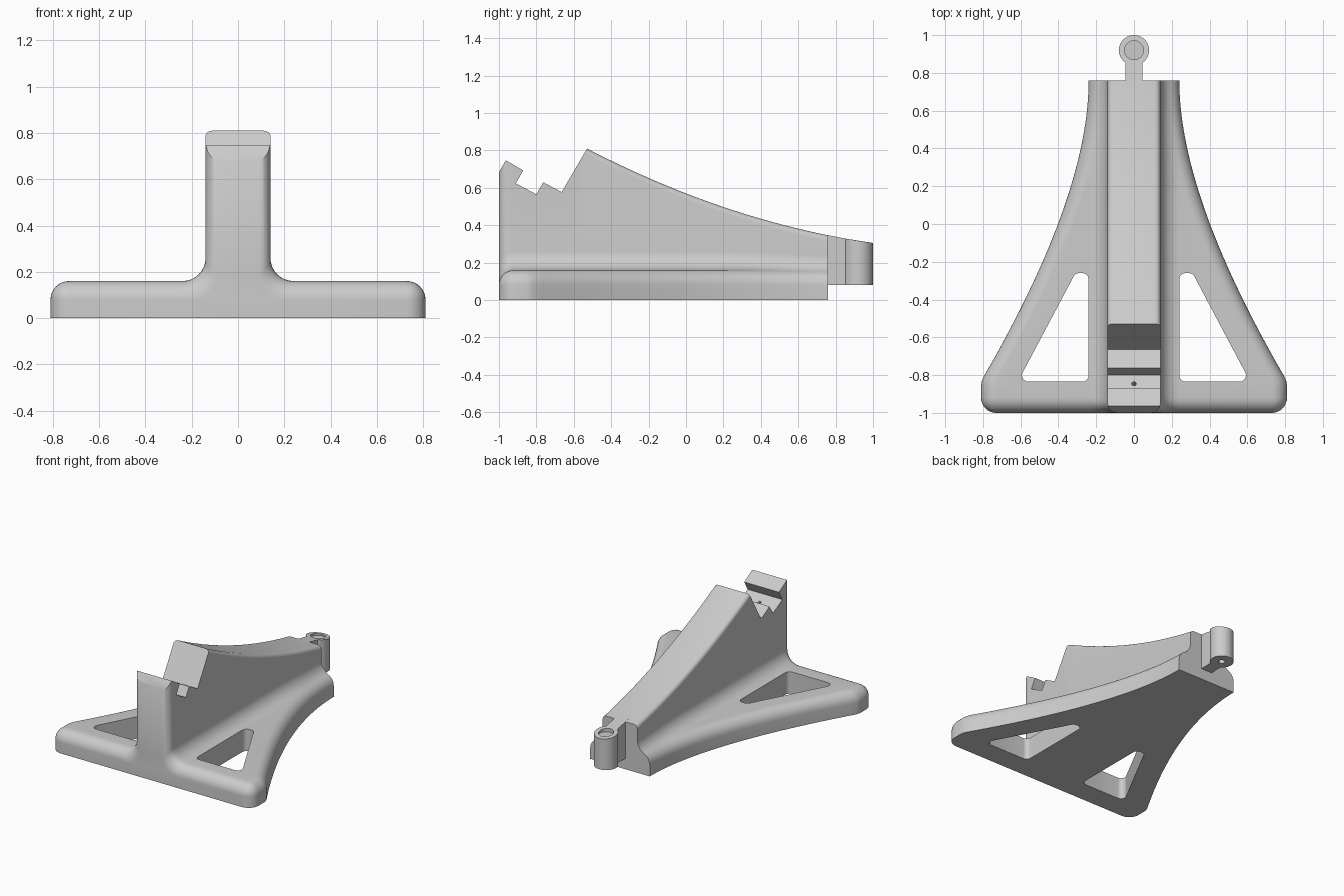
import bpy, bmesh
from math import sin, cos, asin, sqrt, pi, atan2
from mathutils import Vector

if "Cube" in bpy.data.objects:
    bpy.data.objects.remove(bpy.data.objects["Cube"], do_unlink=True)

grey = bpy.data.materials.new("plain grey")
grey.use_nodes = True
grey.diffuse_color = (0.6, 0.6, 0.6, 1)
grey.node_tree.nodes["Principled BSDF"].inputs["Base Color"].default_value = (0.6, 0.6, 0.6, 1)

FOOT_R, FILLET_R, WALL, EDGE_R, NOSE_R = 0.08, 0.1, 0.14, 0.03, 0.05
BACK = 0.76


def make_object(name, bm):
    bmesh.ops.recalc_face_normals(bm, faces=bm.faces[:])
    mesh = bpy.data.meshes.new(name)
    bm.to_mesh(mesh)
    bm.free()
    ob = bpy.data.objects.new(name, mesh)
    bpy.context.collection.objects.link(ob)
    mesh.materials.append(grey)
    return ob


def prism(name, points, axis, low, high):
    """Extrude a 2D outline along axis; low and high may be functions of the point."""
    bm = bmesh.new()
    rings = []
    for level in (low, high):
        ring = []
        for p in points:
            co = list(p)
            co.insert(axis, level(p) if callable(level) else level)
            ring.append(bm.verts.new(co))
        rings.append(ring)
    n = len(points)
    for i in range(n):
        j = (i + 1) % n
        bm.faces.new((rings[0][i], rings[0][j], rings[1][j], rings[1][i]))
    bm.faces.new(rings[0])
    bm.faces.new(rings[1])
    return make_object(name, bm)


def cone(name, r1, r2, depth, location, tilt=0):
    bm = bmesh.new()
    bmesh.ops.create_cone(bm, cap_ends=True, segments=32, radius1=r1, radius2=r2, depth=depth)
    ob = make_object(name, bm)
    ob.location = location
    ob.rotation_euler.x = tilt
    return ob


def rounded(points, r, steps=6):
    """Round every corner of a convex 2D polygon."""
    out = []
    for i, p in enumerate(points):
        p = Vector(p)
        a = (Vector(points[i - 1]) - p).normalized()
        b = (Vector(points[(i + 1) % len(points)]) - p).normalized()
        half = a.angle(b) / 2
        centre = p + (a + b).normalized() * r / sin(half)
        start = p + a * r / sin(half) * cos(half) - centre
        end = p + b * r / sin(half) * cos(half) - centre
        a0 = atan2(start.y, start.x)
        turn = (atan2(end.y, end.x) - a0 + pi) % (2 * pi) - pi
        for k in range(steps + 1):
            t = a0 + turn * k / steps
            out.append((centre.x + r * cos(t), centre.y + r * sin(t)))
    return out


def cut(ob, cutters):
    for c in cutters:
        c.hide_render = True
        mod = ob.modifiers.new("cut", 'BOOLEAN')
        mod.operation, mod.solver, mod.object = 'DIFFERENCE', 'EXACT', c
        bpy.context.view_layer.objects.active = ob
        bpy.ops.object.modifier_apply(modifier=mod.name)
        bpy.data.objects.remove(c, do_unlink=True)


def smooth(ob):
    bpy.ops.object.select_all(action='DESELECT')
    ob.select_set(True)
    bpy.context.view_layer.objects.active = ob
    bpy.ops.object.shade_smooth_by_angle(angle=0.6)


def ridge(y):
    return 0.57 - 0.388 * y + 0.123 * y * y


def arc(cx, cz, r, a0, a1, n=8):
    return [(cx + r * cos(a0 + (a1 - a0) * k / n), cz + r * sin(a0 + (a1 - a0) * k / n))
            for k in range(n + 1)]


def section(y, core, r):
    """Half cross-section: rounded foot edge, hollow fillet, wall and softened ridge."""
    d = max(0, NOSE_R - 1 - y)
    wall = WALL - NOSE_R + sqrt(max(0, NOSE_R ** 2 - d * d))
    reach = r + FILLET_R
    gap = min(max(0, wall + FILLET_R - core), reach)
    a = asin(gap / reach)
    fz = FOOT_R + reach * cos(a)
    top = ridge(y)
    pts = [(core + r, 0)] + arc(core, FOOT_R, r, 0, pi / 2 - a)
    pts += arc(wall + FILLET_R, fz, FILLET_R, -pi / 2 - a, -pi)
    pts += arc(wall - EDGE_R, top - EDGE_R, EDGE_R, 0, pi / 2, 5)
    return pts


# Stations along the length: rounded front edge, then the sweeping sides
stations = []
for k in range(9):
    t = k / 8 * pi / 2
    stations.append((-1 + FOOT_R * (1 - cos(t)), 0.73, max(0.001, FOOT_R * sin(t))))
stations += [(-0.85, 0.73, FOOT_R), (-0.835, 0.727, FOOT_R)]
for k in range(41):
    t = 1 - k / 40
    y = BACK * (1 - t) ** 2 + 0.15 * 2 * t * (1 - t) - 0.815 * t * t
    stations.append((y, 0.24 + 0.56 * t * t - FOOT_R, FOOT_R))

# Stand body lofted through the sections
bm = bmesh.new()
rings = []
for y, core, r in stations:
    half = section(y, core, r)
    whole = half + [(-x, z) for x, z in reversed(half)]
    rings.append([bm.verts.new((x, y, z)) for x, z in whole])
for low, high in zip(rings, rings[1:]):
    for i in range(len(low)):
        j = (i + 1) % len(low)
        bm.faces.new((low[i], low[j], high[j], high[i]))
bm.faces.new(rings[0])
bm.faces.new(rings[-1])
bmesh.ops.remove_doubles(bm, verts=bm.verts[:], dist=0.00005)
body = make_object("stand_body", bm)

# Notched cradle, triangular windows and pin hole
cradle = [(-1.1, 0.513), (-0.963, 0.747), (-0.87, 0.693), (-0.91, 0.624), (-0.80, 0.565),
          (-0.763, 0.63), (-0.665, 0.577), (-0.53, 0.808), (-0.35, 1.116), (-0.35, 1.3), (-1.1, 1.3)]
window = rounded([(0.24, -0.835), (0.615, -0.835), (0.31, -0.26), (0.24, -0.26)], 0.034)
cutters = [prism("cradle_cutter", cradle, 0, -0.3, 0.3)]
for s in (1, -1):
    cutters.append(prism("window_cutter", [(s * x, y) for x, y in window], 2, -0.1, 0.4))
cutters.append(cone("pin_cutter", 0.012, 0.012, 0.2, (0, -0.845, 0.59), -0.49))
cut(body, cutters)
smooth(body)

# Rear screw lug with a neck and a countersunk hole
neck, lug_r, lug_y = 0.045, 0.08, 0.92
a = asin(neck / lug_r)
outline = [(-neck, BACK - 0.03), (neck, BACK - 0.03)]
outline += arc(0, lug_y, lug_r, a - pi / 2, 1.5 * pi - a, 40)
lug = prism("screw_lug", outline, 2, 0.08, lambda p: ridge(p[1]))
cut(lug, [cone("bore_cutter", 0.022, 0.022, 1, (0, lug_y, 0.3)),
          cone("sink_cutter", 0.02, 0.05, 0.05, (0, lug_y, 0.275)),
          cone("recess_cutter", 0.05, 0.05, 0.2, (0, lug_y, 0.399))])
smooth(lug)
